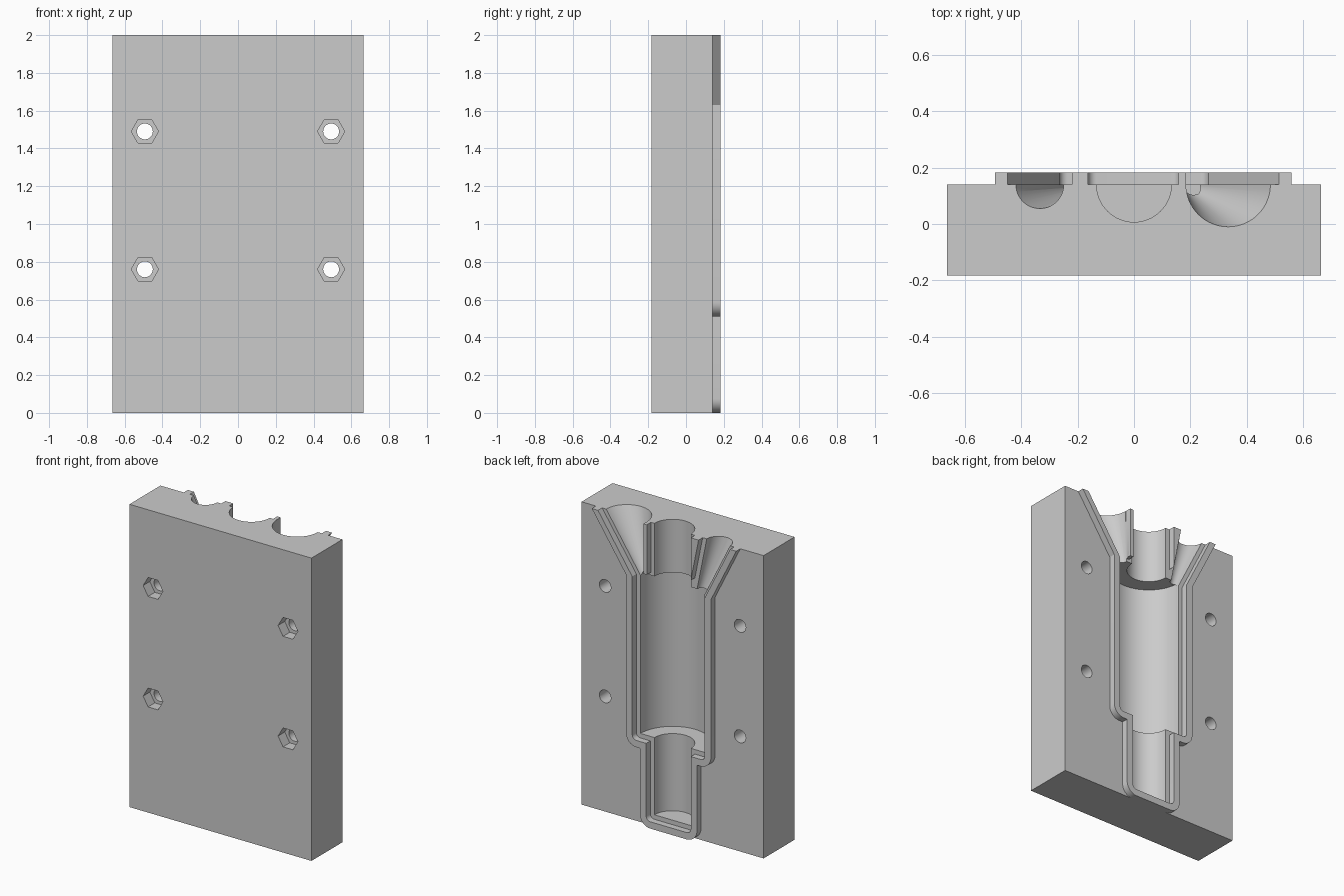
import bpy, bmesh
from math import cos, sin, tau

cube = bpy.data.objects.get("Cube")
if cube:
    bpy.data.objects.remove(cube, do_unlink=True)

grey = bpy.data.materials.new("light_grey")
grey.use_nodes = True
grey.diffuse_color = (0.6, 0.6, 0.6, 1)
grey.node_tree.nodes["Principled BSDF"].inputs["Base Color"].default_value = grey.diffuse_color

FRONT, FACE, RIM = -0.183, 0.14, 0.183   # y of front, parting face and rim top
TOP, WIDE = 2.0, 0.665
LAND, OUTER = 0.03, 0.075                # rim inner and outer offsets
JOIN = 1.63                              # height where channels meet the chamber


def hull(name, points):
    """Convex solid around the points."""
    bm = bmesh.new()
    for p in points:
        bm.verts.new(p)
    res = bmesh.ops.convex_hull(bm, input=bm.verts)
    loose = [v for v in bm.verts if not v.link_faces]
    bmesh.ops.delete(bm, geom=loose, context='VERTS')
    bmesh.ops.dissolve_limit(bm, angle_limit=0.001, verts=bm.verts, edges=bm.edges)
    bmesh.ops.recalc_face_normals(bm, faces=bm.faces)
    mesh = bpy.data.meshes.new(name)
    bm.to_mesh(mesh)
    bm.free()
    mesh.materials.append(grey)
    ob = bpy.data.objects.new(name, mesh)
    bpy.context.collection.objects.link(ob)
    return ob


def slab(name, outline, y0, y1):
    return hull(name, [(x, y, z) for x, z in outline for y in (y0, y1)])


def box(x0, x1, z0, z1):
    return [(x, z) for x in (x0, x1) for z in (z0, z1)]


def rounded(half, z0, z1, r, n=32):
    """Rectangle outline grown by r with round corners."""
    return [(x + r * cos(tau * i / n), z + r * sin(tau * i / n))
            for x, z in box(-half, half, z0, z1) for i in range(n)]


def ring(x, r, z, n=64):
    return [(x + r * cos(tau * i / n), FACE + r * sin(tau * i / n), z) for i in range(n)]


def disc(x, z, r, n):
    return [(x + r * cos(tau * i / n), z + r * sin(tau * i / n)) for i in range(n)]


def combine(target, tool, operation):
    mod = target.modifiers.new("join", 'BOOLEAN')
    mod.operation, mod.solver, mod.object = operation, 'EXACT', tool
    bpy.context.view_layer.objects.active = target
    bpy.ops.object.modifier_apply(modifier=mod.name)
    bpy.data.objects.remove(tool, do_unlink=True)


# Channels: top centre x, top radius; both narrow to the same small end
channels = [(0.335, 0.15, 0.205), (-0.335, 0.085, -0.205)]
END_R = 0.03


def channel_at(ch, z):
    x, r, xe = ch
    t = (z - JOIN) / (TOP - JOIN)
    return xe + (x - xe) * t, END_R + (r - END_R) * t


def outlines(offset, top):
    """Silhouettes of the cavities, grown by the offset."""
    shapes = [rounded(0.235, 0.585, 1.65, offset),
              rounded(0.133, 0.075, 0.65, offset),
              box(-0.133 - offset, 0.133 + offset, 1.5, top)]
    for ch in channels:
        pts = []
        for z in (JOIN, top):
            x, r = channel_at(ch, z)
            pts += [(x - r - offset, z), (x + r + offset, z)]
        shapes.append(pts)
    return shapes


# Block
mold = slab("mold_half", box(-WIDE, WIDE, 0, TOP), FRONT, FACE)

# Raised sealing rim around the cavities
rim = None
for outline in outlines(OUTER, TOP):
    part = slab("rim", outline, FACE - 0.05, RIM)
    if rim is None:
        rim = part
    else:
        combine(rim, part, 'UNION')
for outline in outlines(LAND, TOP + 0.1):
    combine(rim, slab("land_cutter", outline, FACE - 0.1, RIM + 0.1), 'DIFFERENCE')
combine(mold, rim, 'UNION')

# Thin rib between the funnel and the neck
combine(mold, slab("rib", box(0.158, 0.183, 1.67, TOP), FACE - 0.002, RIM), 'UNION')

# Round cavities: neck, chamber, lower barrel
for r, z0, z1 in ((0.133, 1.6, TOP + 0.1), (0.235, 0.585, 1.65), (0.133, 0.075, 0.65)):
    combine(mold, hull("cavity_cutter", ring(0, r, z0) + ring(0, r, z1)), 'DIFFERENCE')

# Pouring funnel and vent
for ch in channels:
    pts = []
    for z in (JOIN, TOP + 0.05):
        x, r = channel_at(ch, z)
        pts += ring(x, r, z)
    combine(mold, hull("channel_cutter", pts), 'DIFFERENCE')

# Bolt holes with hexagonal nut pockets on the front
for x in (-0.493, 0.493):
    for z in (0.76, 1.49):
        combine(mold, slab("bolt_cutter", disc(x, z, 0.042, 32), -0.4, 0.4), 'DIFFERENCE')
        combine(mold, slab("nut_cutter", disc(x, z, 0.072, 6), -0.4, FRONT + 0.07), 'DIFFERENCE')

# Smooth curved walls, crisp edges
bpy.ops.object.select_all(action='DESELECT')
mold.select_set(True)
bpy.context.view_layer.objects.active = mold
bpy.ops.object.shade_smooth_by_angle(angle=0.5)
